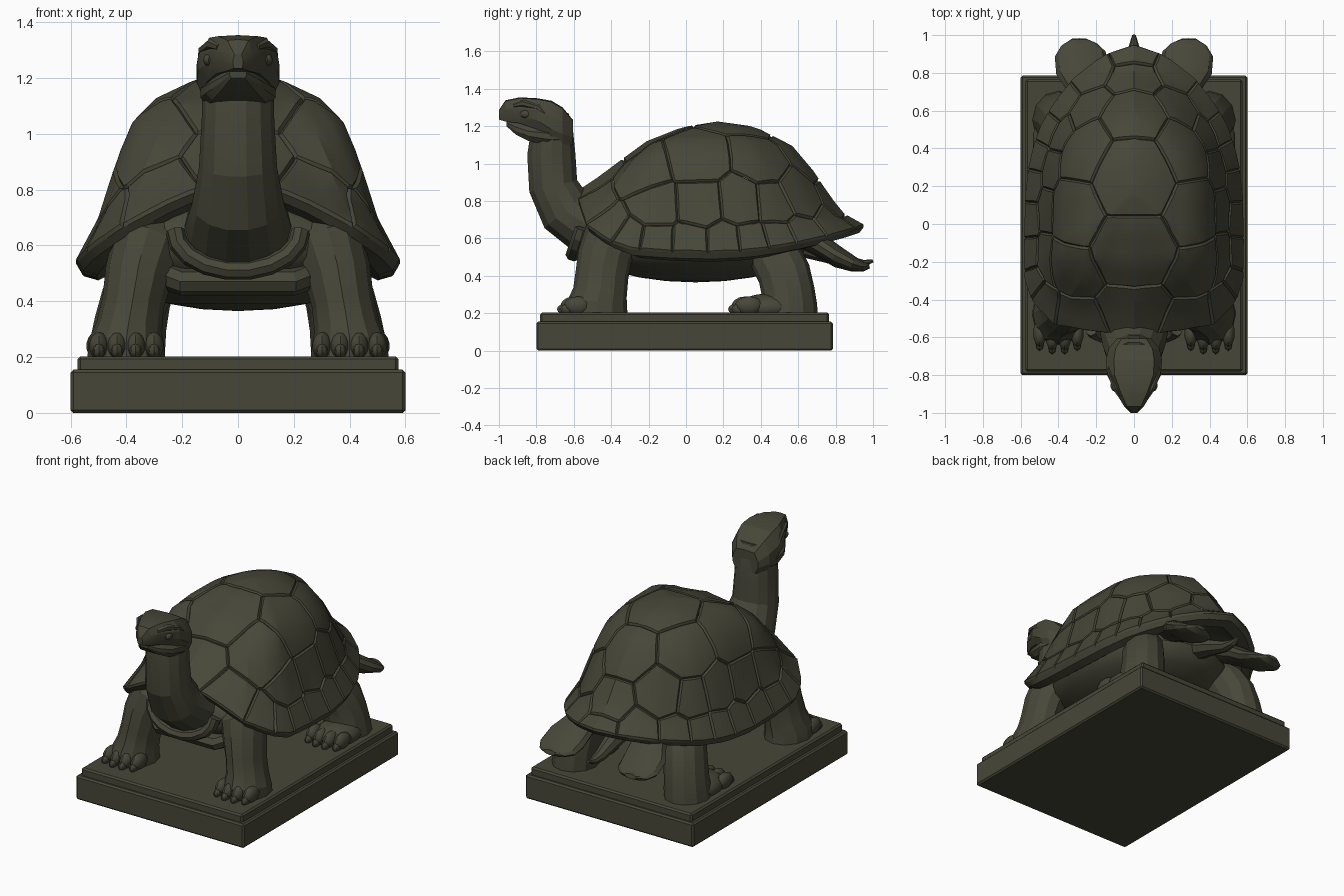
import bpy, bmesh, math
from mathutils import Vector as V

if "Cube" in bpy.data.objects:
    bpy.data.objects.remove(bpy.data.objects["Cube"])

mat = bpy.data.materials.new("dark olive bronze")
mat.diffuse_color = (0.062, 0.062, 0.040, 1)
mat.use_nodes = True
mat.node_tree.nodes["Principled BSDF"].inputs["Base Color"].default_value = mat.diffuse_color

def finish(bm, name, angle=28):
    bmesh.ops.recalc_face_normals(bm, faces=bm.faces)
    me = bpy.data.meshes.new(name)
    bm.to_mesh(me)
    bm.free()
    me.materials.append(mat)
    ob = bpy.data.objects.new(name, me)
    bpy.context.collection.objects.link(ob)
    bpy.context.view_layer.objects.active = ob
    bpy.ops.object.select_all(action='DESELECT')
    ob.select_set(True)
    bpy.ops.object.shade_smooth_by_angle(angle=math.radians(angle))
    return ob

def loft(name, rings, angle=28):
    bm = bmesh.new()
    rows = [[bm.verts.new(p) for p in r] for r in rings]
    n = len(rows[0])
    for a, b in zip(rows, rows[1:]):
        for i in range(n):
            bm.faces.new((a[i], a[(i + 1) % n], b[(i + 1) % n], b[i]))
    bm.faces.new(rows[0])
    bm.faces.new(rows[-1])
    return finish(bm, name, angle)

def tube(name, pts, side=(1, 0, 0), n=12, angle=20):
    """pts: (x, y, z, radius along side, radius across)"""
    P = [V(p[:3]) for p in pts]
    rings = []
    for i, p in enumerate(pts):
        t = (P[min(i + 1, len(P) - 1)] - P[max(i - 1, 0)]).normalized()
        s = V(side)
        s = (s - t * s.dot(t)).normalized()
        c = t.cross(s)
        rings.append([P[i] + s * p[3] * math.cos(2 * math.pi * k / n)
                      + c * p[4] * math.sin(2 * math.pi * k / n) for k in range(n)])
    return loft(name, rings, angle)

def blob(name, loc, rad, u=14, v=9):
    bm = bmesh.new()
    bmesh.ops.create_uvsphere(bm, u_segments=u, v_segments=v, radius=1)
    for q in bm.verts:
        q.co = V([q.co[i] * rad[i] + loc[i] for i in range(3)])
    return finish(bm, name, 35)

def slab(name, x, y0, y1, z0, z1):
    bm = bmesh.new()
    bmesh.ops.create_cube(bm, size=1)
    for q in bm.verts:
        q.co = V((q.co.x * 2 * x, (y0 + y1) / 2 + q.co.y * (y1 - y0), (z0 + z1) / 2 + q.co.z * (z1 - z0)))
    bmesh.ops.bevel(bm, geom=bm.edges[:], offset=0.01, segments=1, affect='EDGES')
    return finish(bm, name)

# plinth
slab("plinth", 0.6, -0.8, 0.785, 0, 0.155)
slab("plinth_step", 0.575, -0.78, 0.765, 0.14, 0.203)

# shell surface: u runs along the half rim (front to back), t from apex to rim
RIM = [(0, -.58, .84), (.21, -.57, .77), (.42, -.53, .66), (.53, -.42, .585), (.572, -.3, .54),
       (.575, -.1, .525), (.57, .15, .52), (.545, .35, .53), (.49, .52, .555), (.415, .65, .58),
       (.31, .78, .61), (.17, .89, .64), (0, .95, .66)]
TT = [0, .25, .5, .65, .75, .85, 1]
SIDE = [1, .96, .86, .73, .52, .24, 0]
FRONT = [1, .92, .72, .5, .35, .2, 0]
REAR = [1, .95, .77, .52, .30, .12, 0]

def lerp(xs, ys, x):
    for i in range(len(xs) - 1):
        if x <= xs[i + 1]:
            return ys[i] + (ys[i + 1] - ys[i]) * (x - xs[i]) / (xs[i + 1] - xs[i])
    return ys[-1]

def rim(u):
    i = min(int(u), 11)
    return V(RIM[i]).lerp(V(RIM[i + 1]), u - i)

def shell(u, t, s=1):
    r = rim(u)
    w = min(1, (r.x / .57) ** 2)
    h = w * lerp(TT, SIDE, t) + (1 - w) * lerp(TT, FRONT if u < 6 else REAR, t)
    return V((s * r.x * t, .17 + (r.y - .17) * t, r.z + (1.213 - r.z) * h))

HALF = 30
US = [(12 * k / HALF, 1) for k in range(HALF)] + [(12 * k / HALF, -1) for k in range(HALF, 0, -1)]

def grid(rows, apex):
    bm = bmesh.new()
    vs = [[bm.verts.new(p) for p in r] for r in rows]
    top = bm.verts.new(apex)
    n = len(US)
    for i in range(n):
        j = (i + 1) % n
        bm.faces.new((top, vs[0][i], vs[0][j]))
        for a, b in zip(vs, vs[1:]):
            bm.faces.new((a[i], b[i], b[j], a[j]))
    bmesh.ops.recalc_face_normals(bm, faces=bm.faces)
    return bm

dome = grid([[shell(u, k / 14, s) for u, s in US] for k in range(1, 15)], (0, .17, 1.213))
if sum(f.normal.z for f in dome.faces) < 0:
    bmesh.ops.reverse_faces(dome, faces=dome.faces[:])

# scutes: cut the dome into cells around seeds, then raise each plate
seeds = [shell(u, t) for u, t in [(0, .87), (0, .46), (12, .13), (12, .56), (12, .8), (12, .96)]]
for u, t in [(3, .7), (5.4, .64), (8.2, .62), (4.3, .82), (5.6, .81), (6.9, .8), (8.2, .8), (9.7, .76)] + \
        [(m, .95) for m in (1.5, 2.8, 3.7, 4.6, 5.45, 6.3, 7.1, 8, 9.1, 10.5)]:
    seeds += [shell(u, t), shell(u, t, -1)]
plates = bmesh.new()
for i, a in enumerate(seeds):
    bm = dome.copy()
    for j, b in enumerate(seeds):
        if i != j and bm.faces:
            bmesh.ops.bisect_plane(bm, geom=bm.verts[:] + bm.edges[:] + bm.faces[:],
                                   plane_co=(a + b) / 2, plane_no=(b - a).normalized(), clear_outer=True)
    bmesh.ops.remove_doubles(bm, verts=bm.verts[:], dist=0.004)
    if bm.faces:
        bmesh.ops.inset_region(bm, faces=bm.faces[:], thickness=0.010, depth=0.012, use_boundary=True)
    me = bpy.data.meshes.new("tmp")
    bm.to_mesh(me)
    bm.free()
    plates.from_mesh(me)
    bpy.data.meshes.remove(me)
dome.free()
finish(plates, "shell_scutes", 25)

# shell underside
def under(u, s, k, dz):
    r = rim(u)
    return V((s * r.x * k, .17 + (r.y - .17) * k, r.z + dz))
finish(grid([[under(u, s, k, dz) for u, s in US] for k, dz in
             [(.5, .05), (.78, .0), (.88, -.045), (.97, -.03), (1, 0)]], (0, .17, .65)), "shell_underside")

# belly, shoulders and front collar
blob("belly", (0, .05, .56), (.5, .6, .195), 24, 12)
blob("shoulders", (0, -.36, .61), (.43, .2, .16), 20, 10)
tube("collar", [(.225 * math.sin(a), -.55 - .05 * math.cos(a), .65 - .14 * math.cos(a), .045, .035)
                for a in [math.radians(d) for d in range(-90, 91, 20)]], side=(0, 1, 0), n=8)
tube("breast_plate", [(-.28, -.44, .5, .05, .05), (-.2, -.49, .47, .07, .05), (.2, -.49, .47, .07, .05),
                      (.28, -.44, .5, .05, .05)], side=(0, 1, 0), n=8)

# neck
tube("neck", [(0, -.36, .64, .21, .19), (0, -.53, .67, .19, .165), (0, -.645, .75, .165, .15),
              (0, -.71, .88, .14, .135), (0, -.72, 1.05, .13, .132), (0, -.715, 1.18, .128, .115),
              (0, -.70, 1.28, .115, .075)], n=14, angle=15)

# head: (y, bottom, top, half width)
def head_part(name, secs):
    rings = []
    for y, z0, z1, w in secs:
        prof = [(.8, 0), (1, .3), (1, .62), (.72, 1), (0, 1.03), (-.72, 1), (-1, .62), (-1, .3), (-.8, 0)]
        rings.append([(w * px, y, z0 + (z1 - z0) * pz) for px, pz in prof])
    loft(name, rings, 20)
head_part("head", [(-1.0, 1.235, 1.285, .018), (-.965, 1.225, 1.335, .052), (-.89, 1.215, 1.35, .098),
                   (-.8, 1.185, 1.345, .142), (-.72, 1.12, 1.33, .148), (-.66, 1.1, 1.295, .135),
                   (-.605, 1.1, 1.23, .09)])
head_part("lower_jaw", [(-.96, 1.2, 1.23, .03), (-.91, 1.155, 1.22, .075), (-.84, 1.12, 1.205, .115),
                        (-.74, 1.1, 1.2, .135), (-.66, 1.1, 1.2, .12)])

for s, tag in ((1, "right"), (-1, "left")):
    # eye and brow
    blob("eye_" + tag, (s * .105, -.855, 1.265), (.02, .032, .022), 10, 7)
    tube("brow_" + tag, [(s * .07, -.92, 1.31, .012, .01), (s * .1, -.87, 1.322, .02, .014),
                         (s * .13, -.79, 1.3, .016, .012), (s * .14, -.74, 1.25, .008, .006)],
         side=(0, 0, 1), n=6)
    # legs
    tube("front_leg_" + tag, [(s * .28, -.35, .68, .1, .1), (s * .32, -.40, .6, .135, .15),
                              (s * .355, -.435, .5, .122, .145), (s * .375, -.45, .4, .112, .142),
                              (s * .39, -.46, .31, .118, .145),
                              (s * .40, -.475, .25, .136, .16), (s * .40, -.475, .19, .14, .165)])
    tube("hind_leg_" + tag, [(s * .29, .43, .6, .09, .1), (s * .33, .48, .5, .12, .14),
                             (s * .365, .525, .41, .125, .142), (s * .385, .545, .32, .13, .142),
                             (s * .395, .55, .25, .135, .15), (s * .40, .55, .19, .138, .155)])
    blob("hind_foot_" + tag, (s * .41, .44, .23), (.13, .17, .075))
    # toes and claws
    for part, fx, fy in (("front", .40, -.605), ("hind", .41, .31)):
        for k in range(4):
            d = k - 1.5
            x, y = s * (fx + d * .066), fy + .018 * abs(d)
            blob(f"{part}_toe_{tag}_{k}", (x, y, .24), (.036, .075, .05), 10, 7)
            blob(f"{part}_claw_{tag}_{k}", (x, y - .052, .222), (.022, .042, .028), 8, 6)
    # flat rear flaps
    tube("rear_flap_" + tag, [(s * .2, .58, .62, .07, .05), (s * .24, .72, .56, .11, .06),
                              (s * .275, .82, .495, .14, .055), (s * .285, .9, .46, .135, .04),
                              (s * .29, .95, .448, .095, .025), (s * .29, .98, .455, .04, .015)], n=12)

# tail
tube("tail", [(0, .58, .58, .08, .07), (0, .75, .52, .055, .05), (0, .88, .47, .035, .035),
              (0, .95, .465, .025, .02), (0, 1.0, .48, .01, .008)], n=8)
